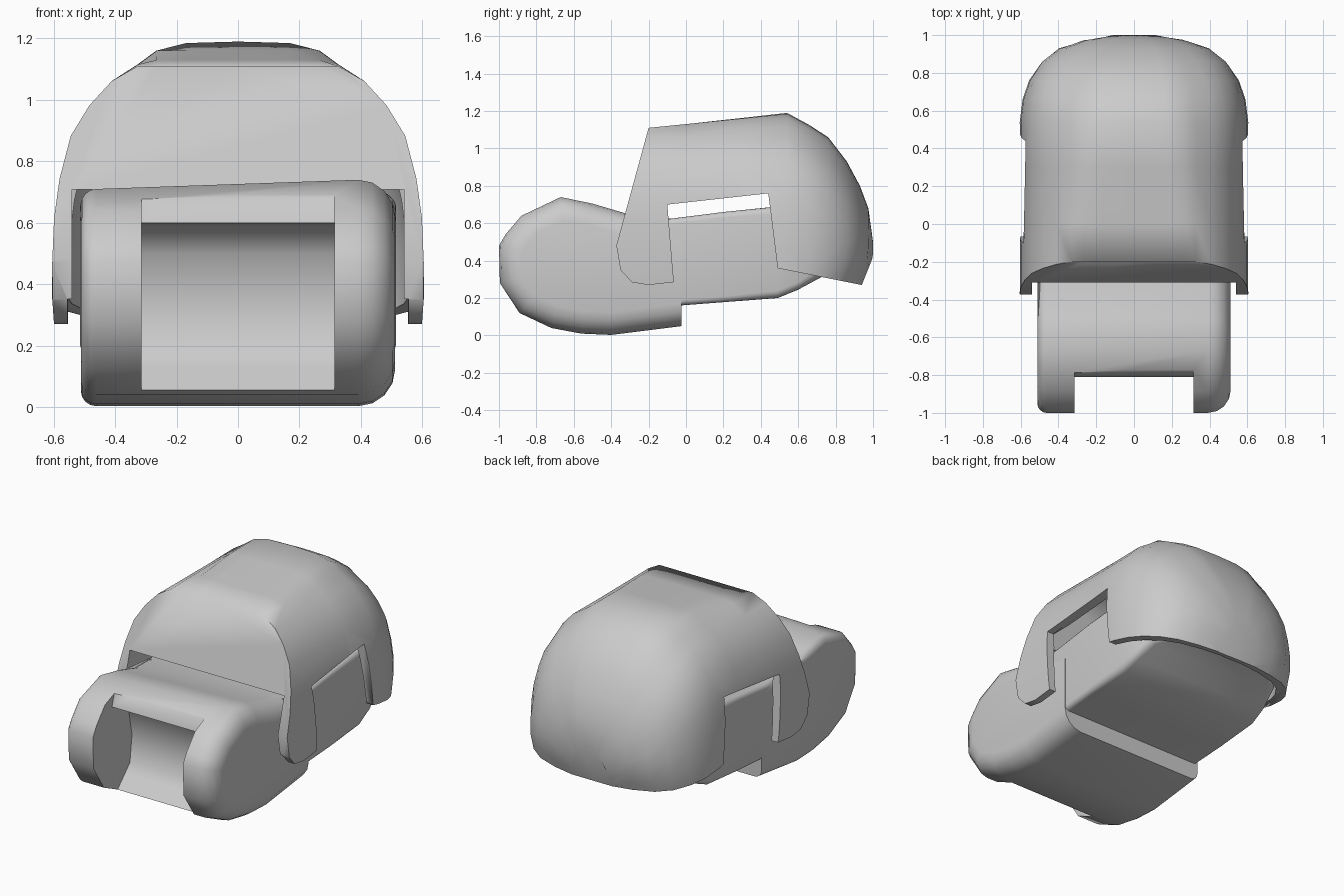
import bpy, bmesh, math

if "Cube" in bpy.data.objects:
    bpy.data.objects.remove(bpy.data.objects["Cube"])


def obj_from(name, bm):
    bmesh.ops.recalc_face_normals(bm, faces=bm.faces)
    me = bpy.data.meshes.new(name)
    bm.to_mesh(me)
    bm.free()
    ob = bpy.data.objects.new(name, me)
    bpy.context.collection.objects.link(ob)
    return ob


def prism(name, profile, half, bevels=(), keep_y=None):
    """Extrude a (y, z) profile across x; bevels = rim radius on left, right."""
    bm = bmesh.new()
    a = [bm.verts.new((-half, y, z)) for y, z in profile]
    b = [bm.verts.new((half, y, z)) for y, z in profile]
    n = len(profile)
    caps = [bm.faces.new(a), bm.faces.new(b)]
    for i in range(n):
        j = (i + 1) % n
        bm.faces.new((a[i], a[j], b[j], b[i]))
    bmesh.ops.recalc_face_normals(bm, faces=bm.faces)
    for f, size in zip(caps, bevels):
        rim = [e for e in f.edges
               if not all(abs(v.co.y - keep_y) < 1e-4 for v in e.verts)]
        bmesh.ops.bevel(bm, geom=rim, offset=size, segments=4,
                        profile=0.5, affect='EDGES', clamp_overlap=True)
    return obj_from(name, bm)


def loft(name, rings):
    bm = bmesh.new()
    rows = [[bm.verts.new(p) for p in r] for r in rings]
    n = len(rows[0])
    for r, s in zip(rows, rows[1:]):
        for i in range(n):
            j = (i + 1) % n
            bm.faces.new((r[i], r[j], s[j], s[i]))
    bm.faces.new(rows[0])
    bm.faces.new(rows[-1])
    return obj_from(name, bm)


def boolean(ob, cutter, op):
    m = ob.modifiers.new(op, 'BOOLEAN')
    m.operation, m.object, m.solver = op, cutter, 'EXACT'
    bpy.context.view_layer.objects.active = ob
    bpy.ops.object.modifier_apply(modifier=m.name)
    bpy.data.objects.remove(cutter, do_unlink=True)


def smooth(ob, angle):
    bpy.ops.object.select_all(action='DESELECT')
    ob.select_set(True)
    bpy.context.view_layer.objects.active = ob
    bpy.ops.object.shade_smooth_by_angle(angle=math.radians(angle))


# Domed hood: half cross-section (width, height fractions) lofted along y.
# Each station: y, half width, arch height, roof height that clips the arch
ARCH = [(0.985, 0), (1, .15), (1, .27), (.99, .42), (.96, .55), (.9, .69), (.8, .79),
        (.68, .87), (.54, .925), (.44, .97), (.28, .995), (0, 1)]
STATIONS = [(-.2, .605, 1.19, 1.11), (.0, .602, 1.19, 1.13), (.3, .6, 1.19, 1.163),
            (.54, .605, 1.19, 1.19), (.66, .59, 1.125, 1.2), (.76, .555, 1.06, 1.2),
            (.86, .49, .93, 1.2), (.93, .40, .80, 1.2), (.975, .27, .68, 1.2),
            (1.0, .14, .50, 1.2)]


def dome(name, thick, z0):
    rings = []
    for k, (y, w, top, roof) in enumerate(STATIONS):
        w, top, roof = max(w - thick * 1.1, .06), top - thick, roof - thick
        y += thick if k == 0 else (-thick if y > .5 else 0)
        ring = []
        half = [(w * a, min(z0 + (top - z0) * b, roof)) for a, b in ARCH]
        for x, z in half + [(-x, z) for x, z in half[-2::-1]]:
            lean = .274 * (z - roof) if k == 0 else 0      # sloping front plate
            tuck = max(y - .5, 0) * max(.42 - z, 0) * .8   # rounded-in rear hem
            ring.append((x, y + lean - tuck, z))
        rings.append(ring)
    return loft(name, rings)


hood = dome("hood", 0, .2)
boolean(hood, dome("cavity", .045, .1), 'DIFFERENCE')
# open front below the sloping plate
boolean(hood, prism("front_opening", [(-.8, -.1), (.1, -.1), (.1, .715), (-.8, .70)], .54),
        'DIFFERENCE')
# side outline with the window notch and rounded front legs
outline = [(-.6, 1.4), (-.6, .495), (-.373, .485), (-.35, .35), (-.29, .285),
           (-.2, .27), (-.065, .285), (-.1, .70), (.44, .76), (.49, .36),
           (.94, .27), (1.1, .245), (1.1, 1.4)]
boolean(hood, prism("side_outline", outline, 1), 'INTERSECT')
smooth(hood, 72)

# Front lobe with rounded rims and a recess in its face
lobe_profile = [(-.025, .05), (-.4, .003), (-.56, .01), (-.72, .04), (-.89, .12),
                (-.995, .28), (-1.0, .48), (-.965, .54), (-.88, .64), (-.67, .74),
                (-.5, .705), (-.33, .655), (-.1, .625), (-.025, .625)]
lobe = prism("front_lobe", lobe_profile, .512, (.05, .12), -.025)
for v in lobe.data.vertices:            # left shoulder sits slightly lower
    if v.co.x < -.3 and v.co.z > .64:
        v.co.z -= .03
recess = [(-1.2, .80), (-.74, .80), (-.74, .72), (-.785, .68), (-.81, .60),
          (-.70, .585), (-.64, .50), (-.61, .35), (-.63, .18), (-.68, .13),
          (-.76, .05), (-.78, -.1), (-1.2, -.1)]
boolean(lobe, prism("recess", recess, .315), 'DIFFERENCE')
smooth(lobe, 50)


# Rear core: rounded-rectangle sections running back into the hood
def round_rect(y, w, zb, zt, r):
    pts = []
    for cx, cz, start in ((w - r, zt - r, 0), (r - w, zt - r, 90),
                          (r - w, zb + r, 180), (w - r, zb + r, 270)):
        for s in range(5):
            t = math.radians(start + s * 22.5)
            pts.append((cx + r * math.cos(t), y, cz + r * math.sin(t)))
    return pts


core = loft("rear_core", [round_rect(*s) for s in (
    (-.2, .50, .145, .625, .03), (-.1, .51, .155, .622, .03), (.2, .515, .178, .66, .03),
    (.49, .515, .20, .69, .04), (.6, .505, .245, .70, .04), (.72, .48, .31, .70, .05),
    (.82, .40, .335, .68, .05), (.91, .28, .35, .60, .05))])
smooth(core, 40)
